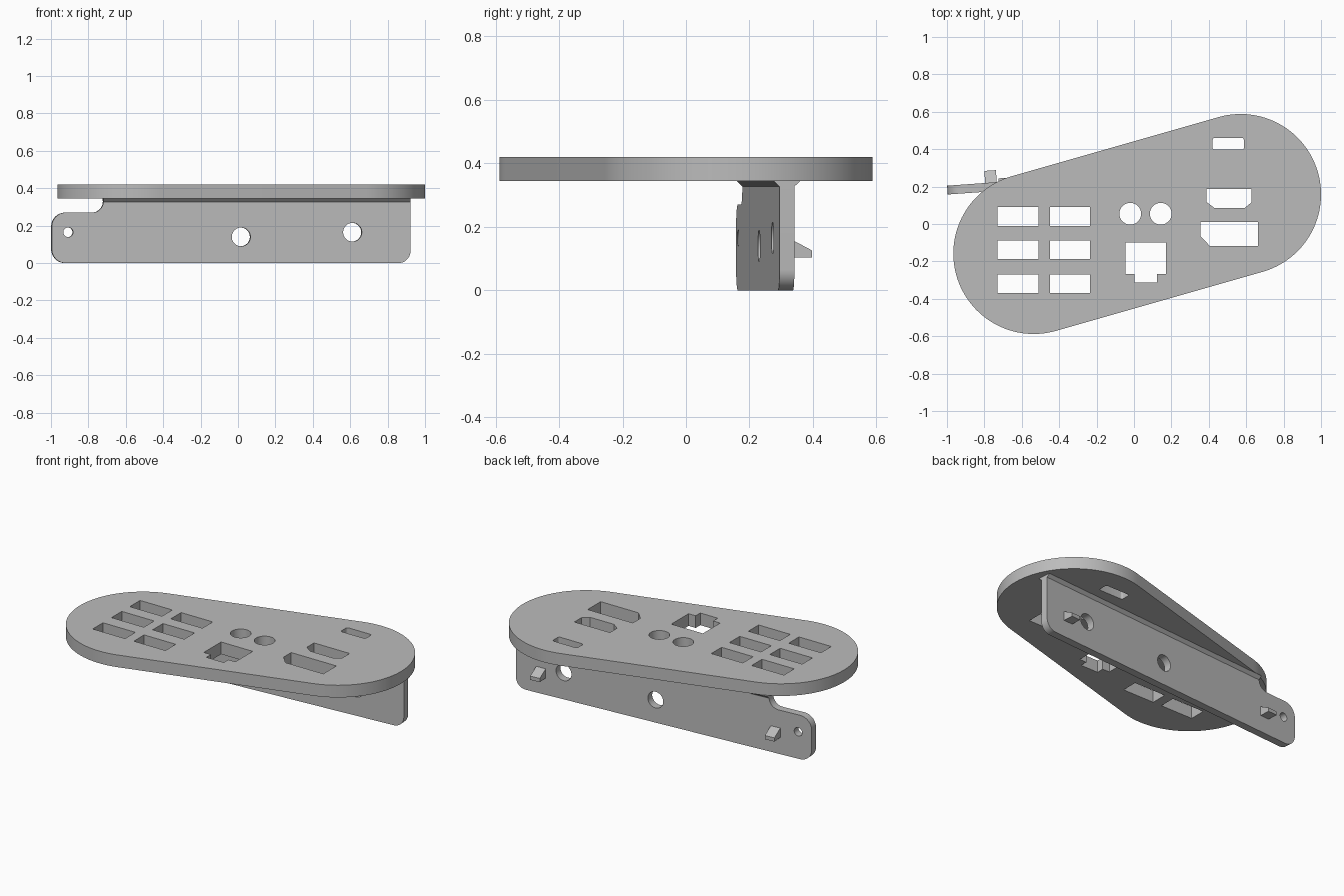
import bpy, bmesh
from math import sin, cos, pi, atan, atan2, radians
from mathutils import Vector

cube = bpy.data.objects.get("Cube")
if cube:
    bpy.data.objects.remove(cube)

grey = bpy.data.materials.new("plain grey")
grey.use_nodes = True
grey.diffuse_color = (0.5, 0.5, 0.5, 1)
grey.node_tree.nodes["Principled BSDF"].inputs["Base Color"].default_value = (0.5, 0.5, 0.5, 1)


def arc(cx, cy, r, start, end, n):
    return [(cx + r * cos(start + (end - start) * i / n),
             cy + r * sin(start + (end - start) * i / n)) for i in range(n + 1)]


def circle(cx, cy, r, n=64):
    return arc(cx, cy, r, 0, 2 * pi, n)[:-1]


def rect(x0, x1, y0, y1):
    return [(x0, y0), (x1, y0), (x1, y1), (x0, y1)]


def rounded(corners, n=12):
    """Replace each right-angled corner (x, y, radius) by an arc."""
    out = []
    for i, (x, y, r) in enumerate(corners):
        p = Vector((x, y))
        if r == 0:
            out.append((x, y))
            continue
        a = (Vector(corners[i - 1][:2]) - p).normalized() * r
        b = (Vector(corners[(i + 1) % len(corners)][:2]) - p).normalized() * r
        for k in range(n + 1):
            t = pi / 2 * k / n
            out.append(tuple(p + a * (1 - sin(t)) + b * (1 - cos(t))))
    return out


def extrude(name, loops, depth, location, rotation=(0, 0, 0)):
    """Extrude an outline with holes, centred on its local z."""
    curve = bpy.data.curves.new(name, "CURVE")
    curve.dimensions = "2D"
    curve.fill_mode = "BOTH"
    curve.extrude = depth / 2
    for loop in loops:
        spline = curve.splines.new("POLY")
        spline.points.add(len(loop) - 1)
        for point, (x, y) in zip(spline.points, loop):
            point.co = (x, y, 0, 1)
        spline.use_cyclic_u = True
    source = bpy.data.objects.new(name + " outline", curve)
    bpy.context.collection.objects.link(source)
    graph = bpy.context.evaluated_depsgraph_get()
    mesh = bpy.data.meshes.new_from_object(source.evaluated_get(graph))
    bpy.data.objects.remove(source)
    bpy.data.curves.remove(curve)
    bm = bmesh.new()
    bm.from_mesh(mesh)
    bmesh.ops.remove_doubles(bm, verts=bm.verts, dist=0.0001)
    bmesh.ops.recalc_face_normals(bm, faces=bm.faces)
    bm.to_mesh(mesh)
    bm.free()
    mesh.name = name
    mesh.materials.clear()
    mesh.materials.append(grey)
    obj = bpy.data.objects.new(name, mesh)
    obj.location = location
    obj.rotation_euler = rotation
    bpy.context.collection.objects.link(obj)
    bpy.ops.object.select_all(action="DESELECT")
    obj.select_set(True)
    bpy.context.view_layer.objects.active = obj
    bpy.ops.object.shade_smooth_by_angle(angle=radians(30))
    return obj


# Slanted capsule plate with its port openings
cx, cy, radius = 0.553, 0.158, 0.43
tilt = atan2(cy, cx)
outline = (arc(cx + 0.017, cy, radius, tilt - pi / 2, tilt + pi / 2, 64)
           + arc(0.017 - cx, -cy, radius, tilt + pi / 2, tilt + 3 * pi / 2, 64))
openings = [rect(x0, x1, y, y + 0.1)
            for x0, x1 in ((-0.73, -0.51), (-0.45, -0.235))
            for y in (-0.01, -0.187, -0.37)]
openings += [circle(x, 0.055, 0.058) for x in (-0.02, 0.143)]
openings.append([(-0.045, -0.1), (-0.045, -0.268), (0.003, -0.268), (0.003, -0.313),
                 (0.122, -0.313), (0.122, -0.268), (0.17, -0.268), (0.17, -0.1)])
openings.append(rounded([(x, y, 0.012) for x, y in rect(0.42, 0.588, 0.397, 0.46)], 6))
openings.append([(0.387, 0.187), (0.387, 0.118), (0.43, 0.086),
                 (0.592, 0.086), (0.629, 0.116), (0.629, 0.187)])
openings.append([(0.355, 0.01), (0.355, -0.064), (0.405, -0.117),
                 (0.663, -0.117), (0.663, 0.01)])
extrude("top_plate", [outline] + openings, 0.075, (0, 0, 0.3825))

# Upright wall below the plate, turned slightly about z
turn = atan(0.0714)
centre_y = 0.2525
wall = rounded([(-1.0, 0, 0.075), (0.923, 0, 0.065), (0.923, 0.346, 0),
                (-0.723, 0.346, 0), (-0.723, 0.27, 0.06), (-1.0, 0.27, 0.075)])
holes = [circle(-0.912, 0.165, 0.026), circle(0.015, 0.14, 0.05), circle(0.612, 0.165, 0.05)]
extrude("mounting_wall", [wall] + holes, 0.047, (0, centre_y, 0), (pi / 2, 0, turn))


def along_wall(name, section, u, length):
    """Extrude a cross-section (outward, z) along the wall."""
    place = (u * cos(turn), centre_y + u * sin(turn), 0)
    extrude(name, [section], length, place, (pi / 2, 0, turn + pi / 2))


# Bevelled joint between wall and plate
along_wall("joint_bevel", [(-0.043, 0.346), (-0.0235, 0.327), (0.0235, 0.327), (0.043, 0.346)],
           0.1, 1.646)

# Wedge hooks on the back of the wall
hook = [(0.02, 0.162), (0.02, 0.103), (0.088, 0.103), (0.088, 0.126)]
for name, u in (("right_hook", -0.765), ("left_hook", 0.76)):
    along_wall(name, hook, u, 0.062)
